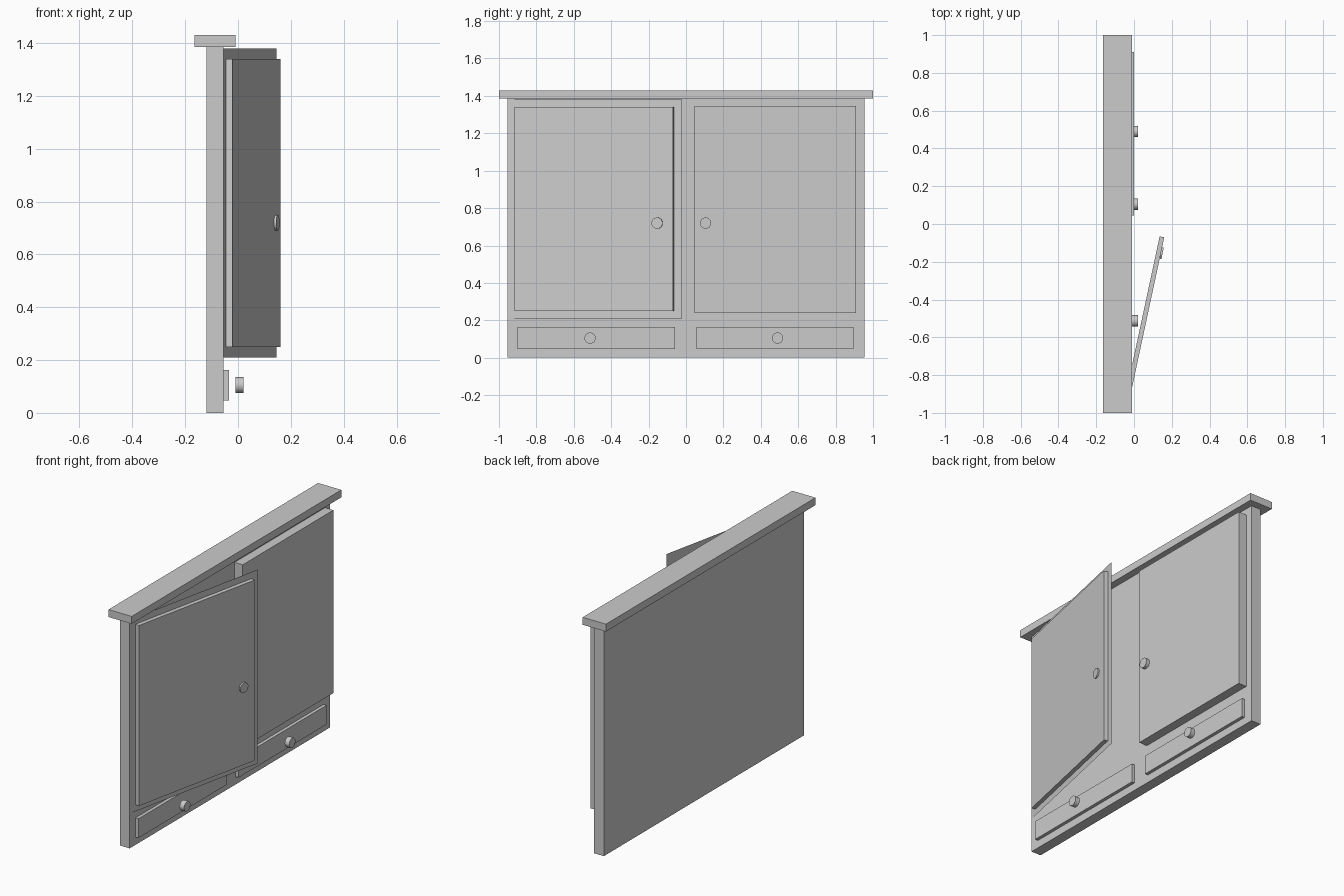
import bpy, bmesh, math
from mathutils import Matrix, Vector

cube = bpy.data.objects.get("Cube")
if cube:
    bpy.data.objects.remove(cube, do_unlink=True)

# One pale grey paint for everything
paint = bpy.data.materials.new("pale_grey")
paint.use_nodes = True
GREY = (0.6, 0.6, 0.6, 1)
paint.diffuse_color = GREY
paint.node_tree.nodes["Principled BSDF"].inputs["Base Color"].default_value = GREY


def add_object(name, bm, matrix=None):
    mesh = bpy.data.meshes.new(name)
    bm.to_mesh(mesh)
    bm.free()
    mesh.materials.append(paint)
    ob = bpy.data.objects.new(name, mesh)
    bpy.context.collection.objects.link(ob)
    if matrix:
        ob.matrix_world = matrix
    return ob


def box(name, x, y, z, matrix=None):
    bm = bmesh.new()
    size = [r[1] - r[0] for r in (x, y, z)]
    mid = [(r[0] + r[1]) / 2 for r in (x, y, z)]
    place = Matrix.Translation(mid) @ Matrix.Diagonal((*size, 1))
    bmesh.ops.create_cube(bm, size=1, matrix=place)
    return add_object(name, bm, matrix)


def knob(name, x, y, z, matrix=None):
    bm = bmesh.new()
    place = Matrix.Translation(((x[0] + x[1]) / 2, y, z)) @ Matrix.Rotation(math.pi / 2, 4, 'Y')
    bmesh.ops.create_cone(bm, cap_ends=True, segments=24, radius1=0.03,
                          radius2=0.03, depth=x[1] - x[0], matrix=place)
    for f in bm.faces:
        f.smooth = len(f.verts) == 4
    for e in bm.edges:
        e.smooth = all(f.smooth for f in e.link_faces)
    return add_object(name, bm, matrix)


FRONT = -0.055   # front plane of the carcass
HALF = 0.955     # half width of the carcass

# Carcass and overhanging top
box("carcass", (-0.12, FRONT), (-HALF, HALF), (0, 1.385))
box("top_board", (-0.165, -0.01), (-1, 1), (1.385, 1.43))

# Closed door
box("closed_door", (FRONT, 0), (0.045, 0.91), (0.24, 1.345))
knob("closed_door_knob", (-0.01, 0.022), 0.105, 0.72)

# Open door, hinged on the carcass edge: thin backing sheet, panel and knob
hinge = Matrix.Translation((FRONT, -HALF, 0)) @ Matrix.Rotation(math.radians(-12.1), 4, 'Z')
bm = bmesh.new()
bm.faces.new([bm.verts.new(Vector((0, y, z)))
              for y, z in ((0, 0.21), (HALF, 0.21), (HALF, 1.38), (0, 1.38))])
add_object("open_door_sheet", bm, hinge)
box("open_door_panel", (0, 0.025), (0.045, 0.91), (0.25, 1.34), hinge)
knob("open_door_knob", (0.004, 0.034), 0.825, 0.72, hinge)

# Drawers with their knobs standing proud
for side, y, knob_y in (("right", (-0.9, -0.06), -0.513), ("left", (0.055, 0.895), 0.49)):
    box(side + "_drawer", (FRONT, -0.035), y, (0.047, 0.163))
    knob(side + "_drawer_knob", (-0.01, 0.02), knob_y, 0.105)
